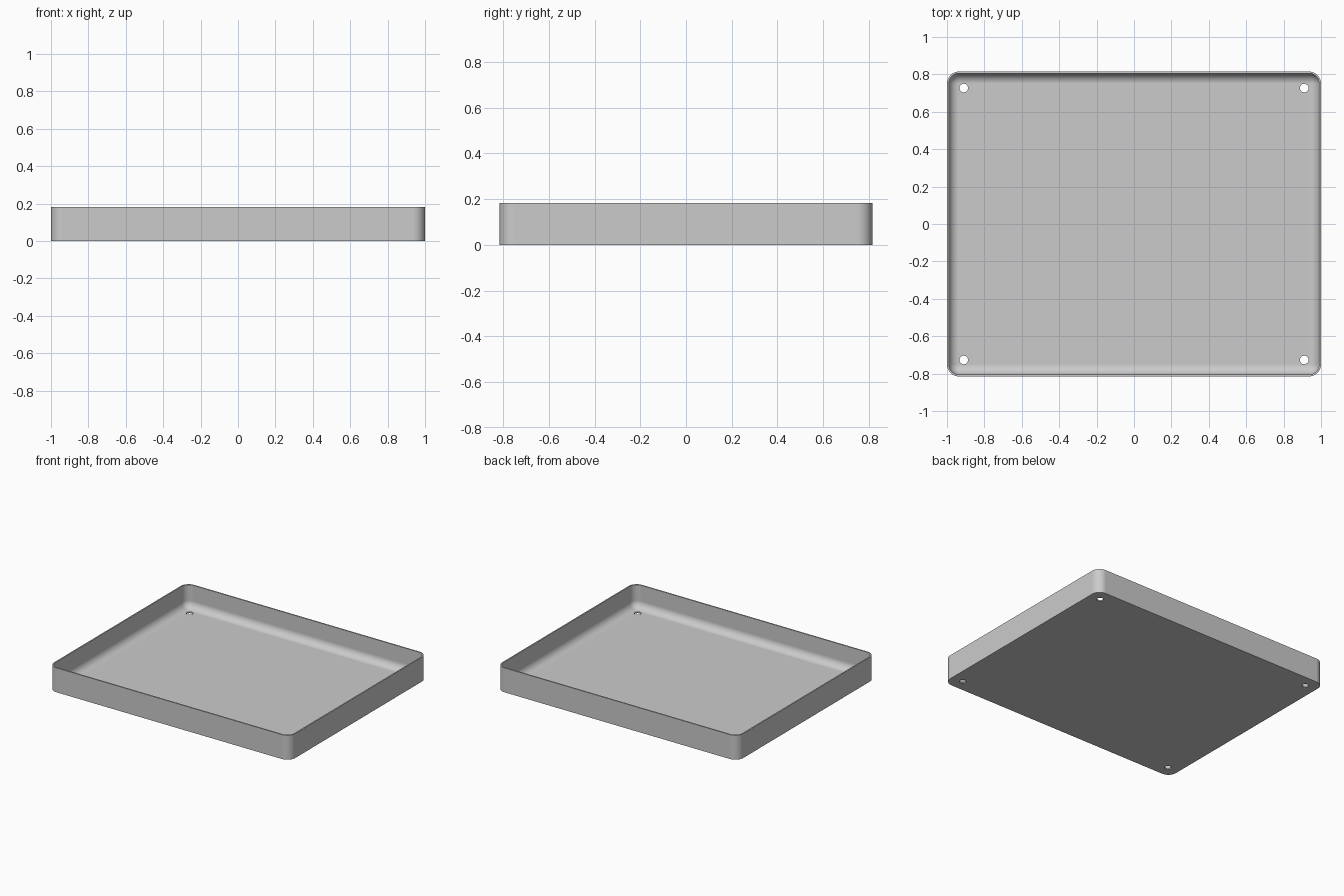
import bpy, bmesh, math
from mathutils import Matrix

cube = bpy.data.objects.get("Cube")
if cube:
    bpy.data.objects.remove(cube)

HALF_X, HALF_Y, HEIGHT = 1.0, 0.815, 0.183
CORNER, WALL, FLOOR, FILLET = 0.065, 0.01, 0.01, 0.055
HOLE_X, HOLE_Y, HOLE_R = 0.91, 0.727, 0.023
ARC = 12

grey = bpy.data.materials.new("plain grey")
grey.use_nodes = True
colour = (0.6, 0.6, 0.6, 1)
grey.diffuse_color = colour
grey.node_tree.nodes["Principled BSDF"].inputs["Base Color"].default_value = colour


def make_object(name, bm):
    mesh = bpy.data.meshes.new(name)
    bmesh.ops.recalc_face_normals(bm, faces=bm.faces)
    bm.to_mesh(mesh)
    bm.free()
    obj = bpy.data.objects.new(name, mesh)
    bpy.context.collection.objects.link(obj)
    return obj


def rounded_ring(bm, inset, z):
    """Rounded rectangle of vertices, pulled in from the outer wall."""
    radius = max(CORNER - inset, 0.004)
    cx, cy = HALF_X - inset - radius, HALF_Y - inset - radius
    ring = []
    for quarter, (sx, sy) in enumerate(((1, 1), (-1, 1), (-1, -1), (1, -1))):
        for i in range(ARC + 1):
            a = (quarter + i / ARC) * math.pi / 2
            ring.append(bm.verts.new((sx * cx + radius * math.cos(a),
                                      sy * cy + radius * math.sin(a), z)))
    return ring


# Tray section: outer wall, rim, inner wall, then the rounded inner fillet
section = [(0, 0), (0, HEIGHT), (WALL, HEIGHT)]
for i in range(ARC + 1):
    a = i / ARC * math.pi / 2
    section.append((WALL + FILLET * (1 - math.cos(a)),
                    FLOOR + FILLET * (1 - math.sin(a))))

bm = bmesh.new()
rings = [rounded_ring(bm, inset, z) for inset, z in section]
for low, high in zip(rings, rings[1:]):
    for i in range(len(low)):
        j = (i + 1) % len(low)
        bm.faces.new((low[i], low[j], high[j], high[i]))
bm.faces.new(rings[0])
bm.faces.new(rings[-1])
tray = make_object("tray", bm)
tray.data.materials.append(grey)

# Four corner holes through the floor
bm = bmesh.new()
for sx in (-1, 1):
    for sy in (-1, 1):
        bmesh.ops.create_cone(bm, cap_ends=True, segments=32, radius1=HOLE_R,
                              radius2=HOLE_R, depth=0.1,
                              matrix=Matrix.Translation((sx * HOLE_X, sy * HOLE_Y, 0)))
cutter = make_object("hole_cutter", bm)
cutter.hide_render = True
cutter.hide_viewport = True

holes = tray.modifiers.new("corner holes", "BOOLEAN")
holes.operation = "DIFFERENCE"
holes.solver = "EXACT"
holes.object = cutter

bpy.ops.object.select_all(action="DESELECT")
tray.select_set(True)
bpy.context.view_layer.objects.active = tray
bpy.ops.object.modifier_apply(modifier=holes.name)
bpy.data.objects.remove(cutter)

# Smooth corners and fillet, crisp rim, flat floor and walls
bpy.ops.object.shade_smooth_by_angle(angle=math.radians(35))
weighted = tray.modifiers.new("flat panels", "WEIGHTED_NORMAL")
weighted.keep_sharp = True
